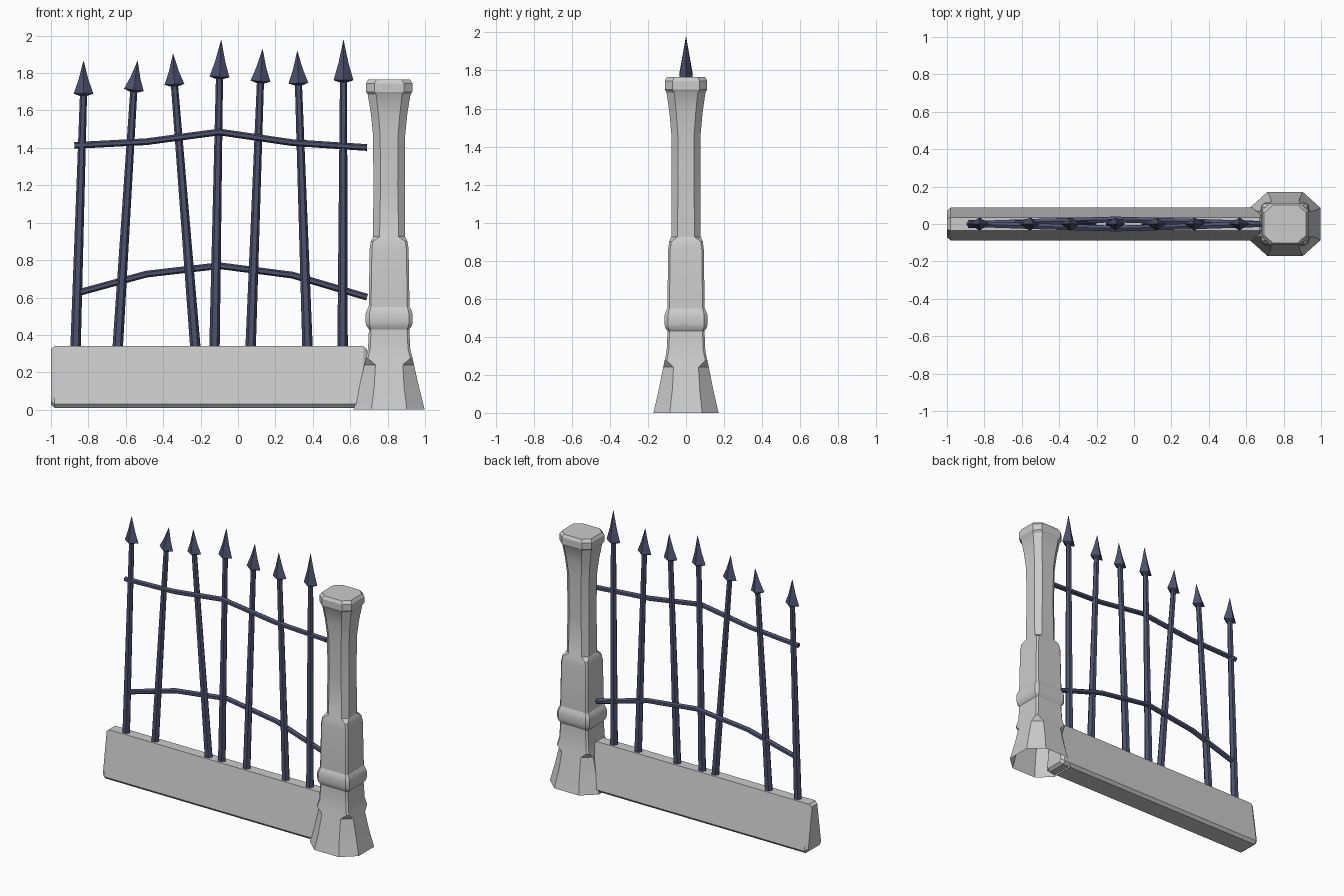
import bpy, bmesh, math
from mathutils import Vector

if "Cube" in bpy.data.objects:
    bpy.data.objects.remove(bpy.data.objects["Cube"])

iron = bpy.data.materials.new("dark_iron")
iron.diffuse_color = (0.075, 0.085, 0.16, 1)
iron.use_nodes = True
iron.node_tree.nodes["Principled BSDF"].inputs["Base Color"].default_value = iron.diffuse_color


def loft(name, rings, mat=None, cap_start=True, smooth=False):
    """Skin a sequence of equal-length point rings."""
    bm = bmesh.new()
    loops = [[bm.verts.new(p) for p in ring] for ring in rings]
    n = len(loops[0])
    for a, b in zip(loops, loops[1:]):
        for i in range(n):
            j = (i + 1) % n
            bm.faces.new((a[i], a[j], b[j], b[i]))
    if cap_start:
        bm.faces.new(loops[0][::-1])
    bm.faces.new(loops[-1])
    bmesh.ops.remove_doubles(bm, verts=bm.verts, dist=0.0002)
    bmesh.ops.recalc_face_normals(bm, faces=bm.faces)
    me = bpy.data.meshes.new(name)
    bm.to_mesh(me)
    bm.free()
    ob = bpy.data.objects.new(name, me)
    bpy.context.collection.objects.link(ob)
    if mat:
        me.materials.append(mat)
    if smooth:
        bpy.ops.object.select_all(action='DESELECT')
        ob.select_set(True)
        bpy.context.view_layer.objects.active = ob
        bpy.ops.object.shade_smooth_by_angle(angle=math.radians(25))
    return ob


def circle(center, axis, ra, rb, n):
    """Polygon across an axis lying in the fence plane; ra in plane, rb along y."""
    u = Vector((axis.z, 0, -axis.x)).normalized()
    v = Vector((0, 1, 0))
    return [center + u * ra * math.cos(t) + v * rb * math.sin(t)
            for t in (2 * math.pi * i / n for i in range(n))]


# Stone pillar: (height, half width, corner cut)
PX, DEPTH = 0.808, 0.9
profile = [(0, 0.19, 0.095), (0.12, 0.16, 0.08), (0.24, 0.133, 0.06),
           (0.275, 0.125, 0.012), (0.325, 0.113, 0.012), (0.43, 0.108, 0.012),
           (0.45, 0.122, 0.018), (0.47, 0.126, 0.02), (0.51, 0.126, 0.02),
           (0.53, 0.12, 0.018), (0.55, 0.109, 0.012), (0.86, 0.104, 0.012),
           (0.90, 0.098, 0.012), (0.925, 0.086, 0.035), (1.20, 0.084, 0.038),
           (1.47, 0.086, 0.038), (1.58, 0.097, 0.04), (1.685, 0.114, 0.045),
           (1.70, 0.124, 0.045), (1.745, 0.124, 0.045), (1.765, 0.112, 0.045)]


def octagon(z, h, c):
    k = h - c
    pts = [(h, -k), (h, k), (k, h), (-k, h), (-h, k), (-h, -k), (-k, -h), (k, -h)]
    return [(PX + x, y * DEPTH, z) for x, y in pts]


loft("stone_pillar", [octagon(*p) for p in profile], cap_start=False, smooth=True)

# Low stone wall with sloping sides and bevelled ends
section = [(-0.07, 0.01), (0.07, 0.01), (0.088, 0.03), (0.083, 0.06),
           (0.036, 0.34), (-0.036, 0.34), (-0.083, 0.06), (-0.088, 0.03)]


def wall_ring(x, s):
    return [(x, y * s, 0.175 + (z - 0.175) * (1 - (1 - s) * 0.5)) for y, z in section]


loft("low_wall", [wall_ring(-1, 0.8), wall_ring(-0.98, 1),
                  wall_ring(0.67, 1), wall_ring(0.69, 0.8)])

# Uprights: (foot x, head x, head z, tip x, tip z)
bars = [(-0.869, -0.826, 1.69, -0.826, 1.864), (-0.644, -0.557, 1.71, -0.537, 1.864),
        (-0.227, -0.340, 1.74, -0.347, 1.902), (-0.126, -0.099, 1.78, -0.090, 1.976),
        (0.067, 0.120, 1.757, 0.131, 1.928), (0.372, 0.323, 1.746, 0.317, 1.917),
        (0.559, 0.564, 1.762, 0.564, 1.976)]
for i, (fx, hx, hz, tx, tz) in enumerate(bars, 1):
    foot, head, tip = Vector((fx, 0, 0.32)), Vector((hx, 0, hz)), Vector((tx, 0, tz))
    ax = (head - foot).normalized()
    loft(f"upright_{i}", [circle(foot, ax, 0.028, 0.026, 6),
                          circle(head, ax, 0.019, 0.018, 6)], iron)
    # Four-sided spear head with a concave taper
    up = (tip - head).normalized()
    loft(f"spear_head_{i}", [circle(head - up * 0.012, up, 0.02, 0.016, 4),
                             circle(head, up, 0.053, 0.036, 4),
                             circle(head.lerp(tip, 0.42), up, 0.027, 0.021, 4),
                             circle(tip, up, 0.001, 0.001, 4)], iron)

# Bent cross rails, one bowed forward and one backward
XS, BOW = (-0.875, -0.49, -0.1, 0.29, 0.69), (0, 0.013, 0.024, 0.013, 0)
rails = {"upper_rail": ((1.413, 1.433, 1.485, 1.428, 1.402), -1),
         "lower_rail": ((0.62, 0.725, 0.77, 0.72, 0.602), 1)}
for name, (zs, side) in rails.items():
    pts = [Vector((x, side * b, z)) for x, b, z in zip(XS, BOW, zs)]
    rings = []
    for k, p in enumerate(pts):
        d = pts[min(k + 1, 4)] - pts[max(k - 1, 0)]
        rings.append(circle(p, d, 0.018, 0.018, 6))
    loft(name, rings, iron)
